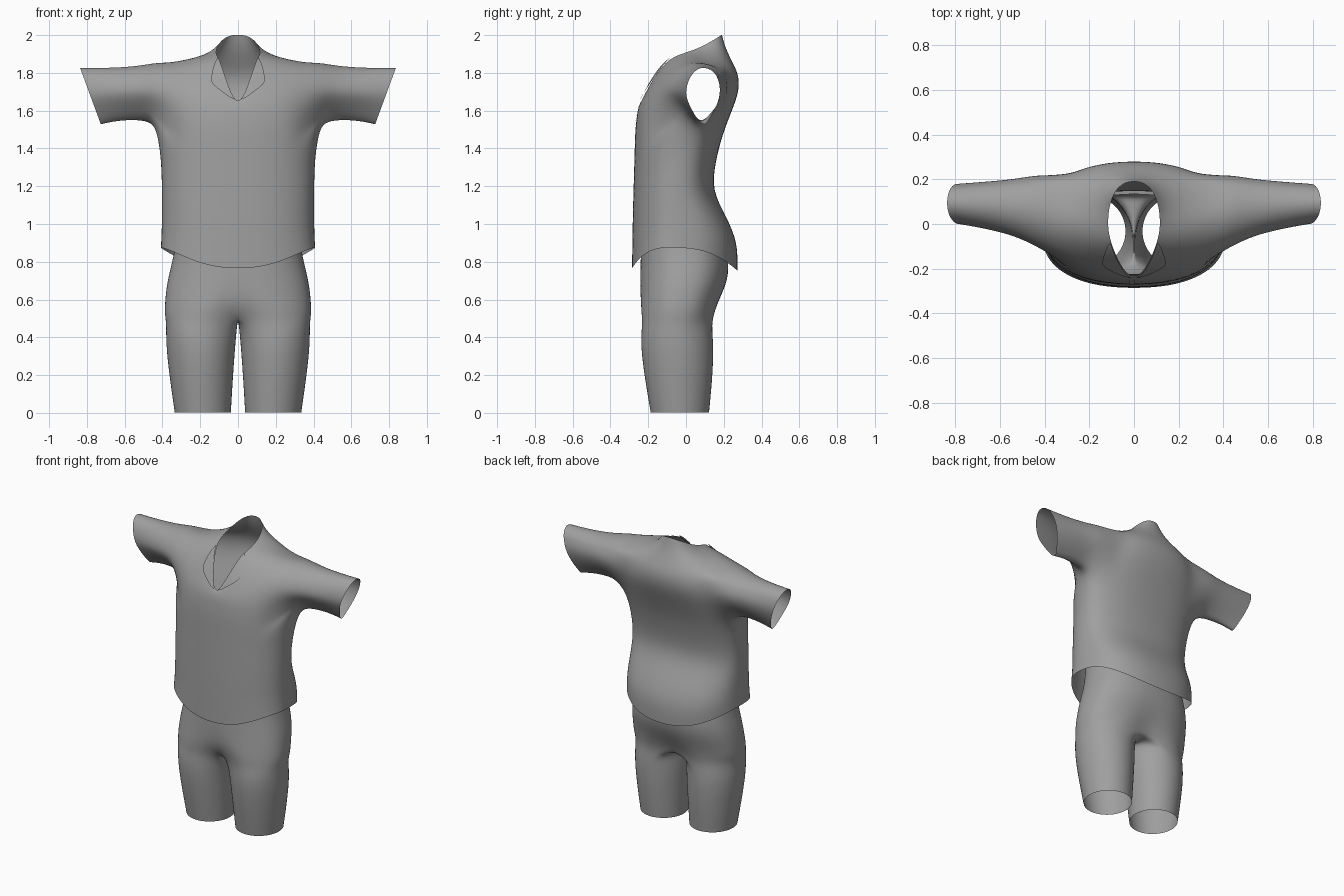
import bpy, bmesh, math
from mathutils import Vector

if "Cube" in bpy.data.objects:
    bpy.data.objects.remove(bpy.data.objects["Cube"], do_unlink=True)

SEG = 24

cloth = bpy.data.materials.new("grey cloth")
cloth.use_nodes = True
GREY = (0.35, 0.35, 0.35, 1)
cloth.diffuse_color = GREY
cloth.node_tree.nodes["Principled BSDF"].inputs["Base Color"].default_value = GREY


def power(v, p):
    return math.copysign(abs(v) ** p, v)


def ring_point(ring, t, pinch=0.0):
    """Point on a body ring; t = 0 is the front, t = 90 degrees is +x."""
    hx, yf, ys, yb, zf, zs, zb = ring
    c, s = math.cos(t), math.sin(t)
    front_drop, back_drop = (1.7, 1.1) if pinch else (3, 2)
    x = hx * power(s, 0.87) * (1 - pinch * max(c, 0))
    if c > 0:
        return Vector((x, ys + (yf - ys) * c ** 0.9, zs + (zf - zs) * c ** front_drop))
    return Vector((x, ys + (yb - ys) * abs(c) ** 0.8, zs + (zb - zs) * abs(c) ** back_drop))


def add_ring(bm, ring, pinch=0.0):
    return [bm.verts.new(ring_point(ring, math.tau * i / SEG, pinch)) for i in range(SEG)]


def stitch(bm, a, b, skip=()):
    n = len(a)
    for i in range(n):
        if i not in skip:
            j = (i + 1) % n
            bm.faces.new((a[i], a[j], b[j], b[i]))


def finish(bm, name, levels=2):
    bmesh.ops.recalc_face_normals(bm, faces=bm.faces)
    mesh = bpy.data.meshes.new(name)
    bm.to_mesh(mesh)
    bm.free()
    mesh.materials.append(cloth)
    for p in mesh.polygons:
        p.use_smooth = True
    ob = bpy.data.objects.new(name, mesh)
    bpy.context.collection.objects.link(ob)
    sub = ob.modifiers.new("smooth", "SUBSURF")
    sub.levels = sub.render_levels = levels
    return ob


# Shirt body rings: half width, front y, side y, back y, front z, side z, back z
BODY = [
    (0.412, -0.288, -0.06, 0.275, 0.762, 0.877, 0.75),
    (0.408, -0.286, -0.05, 0.278, 0.90, 0.95, 0.90),
    (0.406, -0.284, -0.05, 0.215, 1.04, 1.06, 1.04),
    (0.406, -0.28, -0.05, 0.137, 1.18, 1.18, 1.18),
    (0.41, -0.276, -0.03, 0.158, 1.32, 1.34, 1.33),
    (0.43, -0.274, 0.0, 0.193, 1.40, 1.48, 1.47),
    (0.425, -0.272, 0.02, 0.245, 1.48, 1.60, 1.60),
    (0.41, -0.266, 0.03, 0.283, 1.54, 1.70, 1.70),
    (0.36, -0.26, 0.03, 0.283, 1.59, 1.86, 1.79),
    (0.25, -0.25, 0.0, 0.24, 1.625, 1.878, 1.87),
    (0.16, -0.242, -0.01, 0.208, 1.64, 1.895, 1.94),
    (0.118, -0.234, -0.02, 0.192, 1.65, 1.902, 2.003),
]
PINCH = {8: 0.05, 9: 0.18, 10: 0.32, 11: 0.4}
HOLE_LOW, HOLE_TOP, HALF = 5, 8, 3

# Sleeve rings: top x, bottom x, top z, bottom z, front y, back y
SLEEVE = [
    (0.43, 0.455, 1.86, 1.535, -0.105, 0.235),
    (0.53, 0.53, 1.84, 1.55, -0.06, 0.213),
    (0.68, 0.64, 1.83, 1.545, -0.025, 0.199),
    (0.838, 0.725, 1.832, 1.525, -0.003, 0.188),
]

bm = bmesh.new()
rings = [add_ring(bm, r, PINCH.get(k, 0)) for k, r in enumerate(BODY)]
sides = {1: SEG // 4, -1: 3 * SEG // 4}
armhole = [m + d for m in sides.values() for d in range(-HALF, HALF)]
for k in range(len(rings) - 1):
    stitch(bm, rings[k], rings[k + 1], armhole if HOLE_LOW <= k < HOLE_TOP else ())

for side, mid in sides.items():
    # Walk round the armhole, then loft the sleeve out of it
    lo, hi = mid - HALF, mid + HALF
    loop = [rings[HOLE_LOW][i] for i in range(lo, hi)]
    loop += [rings[k][hi] for k in range(HOLE_LOW, HOLE_TOP)]
    loop += [rings[HOLE_TOP][i] for i in range(hi, lo, -1)]
    loop += [rings[k][lo] for k in range(HOLE_TOP, HOLE_LOW, -1)]
    angles = [math.atan2((v.co.z - 1.66) / 0.19, (v.co.y - 0.03) / 0.19) for v in loop]
    previous = loop
    for xt, xb, zt, zb, yf, yb in SLEEVE:
        current = []
        for a in angles:
            up = (math.sin(a) + 1) / 2
            width = (yb - yf) / 2 * min(1, 0.45 + 1.1 * up)
            current.append(bm.verts.new((side * (xb + (xt - xb) * up),
                                         (yf + yb) / 2 + width * math.cos(a),
                                         zb + (zt - zb) * up)))
        stitch(bm, previous, current)
        previous = current
shirt = finish(bm, "shirt")


def lay_on_shirt(ob, gap):
    wrap = ob.modifiers.new("lay on shirt", "SHRINKWRAP")
    wrap.target = shirt
    wrap.wrap_method = "NEAREST_SURFACEPOINT"
    wrap.wrap_mode = "ABOVE_SURFACE"
    wrap.offset = gap


# Pointed collar flaps, tapering into the neck opening at both ends
STEPS, START, TIP, END = 14, 8, 45, 75
for side, name in ((1, "left_collar_flap"), (-1, "right_collar_flap")):
    bm = bmesh.new()
    rows = []
    for i in range(STEPS + 1):
        deg = START + (END - START) * i / STEPS
        t = side * math.radians(deg)
        inner = ring_point(BODY[11], t, PINCH[11])
        outer = ring_point(BODY[9], t, PINCH[9])
        reach = 0.05 + 0.75 * min((deg - START) / (TIP - START), (END - deg) / (END - TIP))
        rows.append([bm.verts.new(inner.lerp(outer, reach * k / 4)) for k in range(5)])
    for a, b in zip(rows, rows[1:]):
        for k in range(4):
            bm.faces.new((a[k], a[k + 1], b[k + 1], b[k]))
    lay_on_shirt(finish(bm, name, 1), 0.009)

# Placket strip below the neck opening
bm = bmesh.new()
bmesh.ops.create_grid(bm, x_segments=2, y_segments=8, size=0.5)
for v in bm.verts:
    v.co = Vector((v.co.x * 0.025 - 0.01, -0.275, 1.57 + v.co.y * 0.14))
placket = finish(bm, "placket", 1)
lay_on_shirt(placket, 0.004)

# Shorts hip rings, from the waist down to the crotch, laid out like the body rings
HIPS = [
    (0.31, -0.225, -0.04, 0.135, 1.08, 1.08, 1.08),
    (0.325, -0.235, -0.02, 0.195, 0.95, 0.95, 0.95),
    (0.345, -0.242, -0.01, 0.23, 0.82, 0.82, 0.82),
    (0.378, -0.246, -0.02, 0.225, 0.70, 0.70, 0.70),
    (0.39, -0.254, -0.04, 0.182, 0.59, 0.59, 0.59),
    (0.393, -0.264, -0.05, 0.165, 0.51, 0.51, 0.51),
]
# Leg rings: inner x, outer x, front y, back y, z
LEGS = [
    (0.006, 0.39, -0.25, 0.15, 0.42),
    (0.022, 0.37, -0.228, 0.147, 0.22),
    (0.035, 0.338, -0.19, 0.125, 0.003),
]
bm = bmesh.new()
rings = [add_ring(bm, r) for r in HIPS]
for a, b in zip(rings, rings[1:]):
    stitch(bm, a, b)
seat = rings[-1]
half = SEG // 2
for i in (0, half):
    # Draw the cloth in between the legs
    seat[i].co.y *= 0.72
    rings[-2][i].co.y *= 0.92
    for j in (i - 1, i + 1):
        seat[j].co.y *= 0.92
back, front = seat[half].co, seat[0].co
bridge = [bm.verts.new(back.lerp(front, k / 6)) for k in range(1, 6)]
for side in (1, -1):
    loop = [seat[(side * i) % SEG] for i in range(half + 1)] + bridge
    previous = loop
    for xi, xo, yf, yb, z in LEGS:
        current = []
        for i in range(len(loop)):
            a = math.tau * i / len(loop) - math.pi / 3
            current.append(bm.verts.new((side * ((xi + xo) / 2 + (xo - xi) / 2 * math.sin(a)),
                                         (yf + yb) / 2 - (yb - yf) / 2 * math.cos(a), z)))
        stitch(bm, previous, current)
        previous = current
finish(bm, "shorts")
